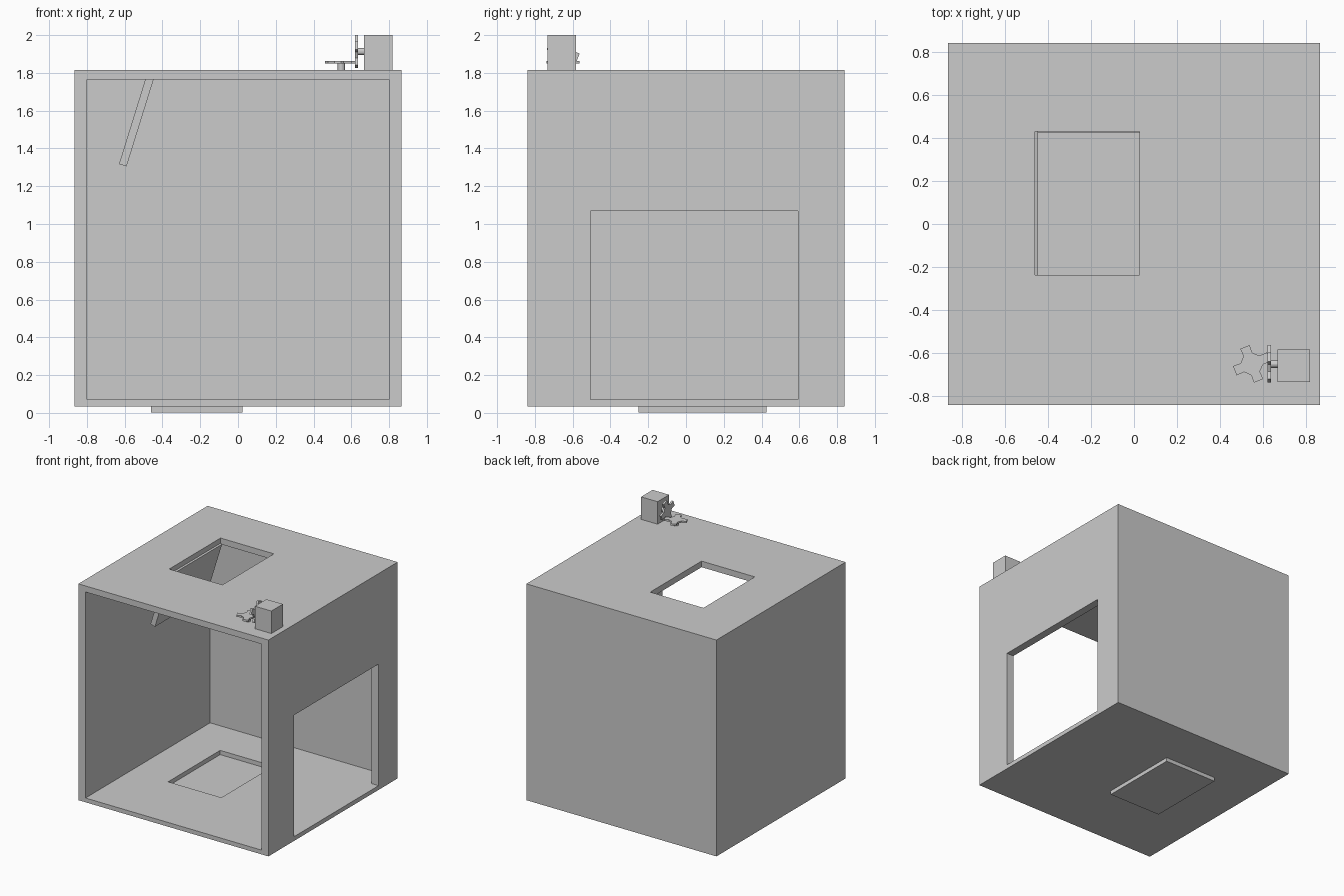
import bpy, bmesh
from math import radians, sin, cos
from mathutils import Matrix

if "Cube" in bpy.data.objects:
    bpy.data.objects.remove(bpy.data.objects["Cube"])


def link(name, bm):
    bmesh.ops.recalc_face_normals(bm, faces=bm.faces)
    mesh = bpy.data.meshes.new(name)
    bm.to_mesh(mesh)
    bm.free()
    ob = bpy.data.objects.new(name, mesh)
    bpy.context.collection.objects.link(ob)
    return ob


def box(name, x, y, z):
    bm = bmesh.new()
    bmesh.ops.create_cube(bm, size=1)
    for v in bm.verts:
        v.co = [(a + b) / 2 + c * (b - a) for (a, b), c in zip((x, y, z), v.co)]
    return link(name, bm)


def prism(name, points, depth, matrix):
    """Extrude a 2D outline along local z, then place it."""
    bm = bmesh.new()
    face = bm.faces.new([bm.verts.new((px, py, 0)) for px, py in points])
    ext = bmesh.ops.extrude_face_region(bm, geom=[face])["geom"]
    bmesh.ops.translate(bm, vec=(0, 0, depth),
                        verts=[g for g in ext if isinstance(g, bmesh.types.BMVert)])
    bm.transform(matrix)
    return link(name, bm)


def circle(r, n=16):
    return [(r * cos(radians(360 * i / n)), r * sin(radians(360 * i / n))) for i in range(n)]


def gear_outline(turn):
    pts = []
    for k in range(4):
        a = radians(turn + 90 * k)
        for r, w in ((0.047, -0.022), (0.085, -0.023), (0.085, 0.023), (0.047, 0.022)):
            pts.append((r * cos(a) - w * sin(a), r * sin(a) + w * cos(a)))
    return pts


def cut(target, *ranges):
    cutter = box("cutter", *ranges)
    cutter.hide_render = True
    mod = target.modifiers.new("cut", "BOOLEAN")
    mod.operation, mod.solver, mod.object = "DIFFERENCE", "EXACT", cutter
    bpy.context.view_layer.objects.active = target
    bpy.ops.object.modifier_apply(modifier=mod.name)
    bpy.data.objects.remove(cutter)


# Hollow cabinet: open front, side doorway, roof hatch and floor hatch
cabinet = box("cabinet_shell", (-0.865, 0.865), (-0.84, 0.84), (0.035, 1.815))
cut(cabinet, (-0.8, 0.8), (-1, 0.78), (0.07, 1.765))
cut(cabinet, (0.7, 1), (-0.505, 0.592), (0.07, 1.07))
cut(cabinet, (-0.46, 0.025), (-0.238, 0.43), (1.7, 1.9))
cut(cabinet, (-0.46, 0.025), (-0.252, 0.425), (0, 0.2))

# Panel dropped below the floor hatch
box("floor_panel", (-0.46, 0.025), (-0.252, 0.425), (0.003, 0.035))

# Trap door swung down from the roof hatch (profile in x, z extruded along y)
xz = Matrix.Translation((0, 0.43, 0)) @ Matrix.Rotation(radians(90), 4, "X")
prism("trap_door", [(-0.446, 1.768), (-0.486, 1.781), (-0.63, 1.317), (-0.59, 1.305)], 0.668, xz)

# Motor block in the roof corner
box("motor_block", (0.667, 0.817), (-0.733, -0.583), (1.815, 2.0))

# Upright gear on the motor axle (local x, y, z become y, z, x)
yz = Matrix(((0, 0, 1, 0), (1, 0, 0, 0), (0, 1, 0, 0), (0, 0, 0, 1)))
prism("upright_gear", gear_outline(-22), 0.016, Matrix.Translation((0.62, -0.65, 1.913)) @ yz)
prism("motor_axle", circle(0.018), 0.034, Matrix.Translation((0.634, -0.65, 1.913)) @ yz)

# Flat gear on its post
prism("flat_gear", gear_outline(22), 0.014, Matrix.Translation((0.547, -0.65, 1.849)))
prism("gear_post", circle(0.019), 0.036, Matrix.Translation((0.547, -0.65, 1.814)))
